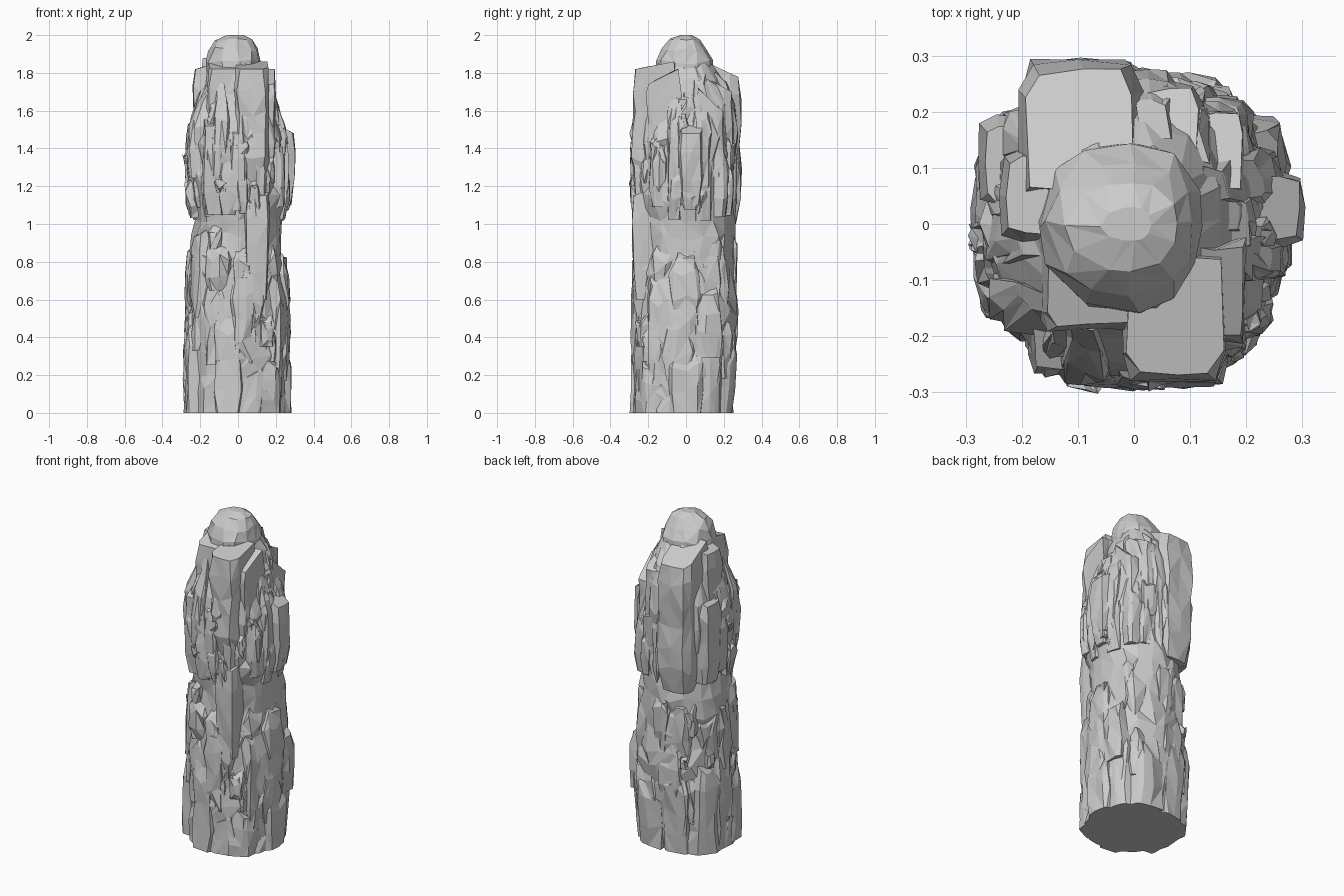
import bpy, bmesh, math, random
from mathutils import Vector

random.seed(11)
TAU = math.tau
uni = random.uniform

cube = bpy.data.objects.get("Cube")
if cube:
    bpy.data.objects.remove(cube, do_unlink=True)

stone = bpy.data.materials.new("grey stone")
stone.use_nodes = True
GREY = (0.6, 0.6, 0.6, 1)
stone.diffuse_color = GREY
bsdf = stone.node_tree.nodes["Principled BSDF"]
bsdf.inputs["Base Color"].default_value = GREY
bsdf.inputs["Roughness"].default_value = 0.9

# Outline of the pillar: height, then reach to right, left, front, back
OUTLINE = [
    (0, .30, .285, .31, .25), (.4, .30, .30, .30, .29), (.55, .29, .30, .30, .305),
    (.75, .285, .27, .285, .27), (.95, .285, .26, .28, .30), (1.02, .25, .26, .29, .28),
    (1.15, .285, .305, .305, .28), (1.5, .30, .27, .305, .28), (1.62, .24, .22, .24, .26),
    (1.78, .19, .17, .19, .20), (1.85, .175, .125, .165, .15), (1.93, .155, .105, .13, .11),
    (1.975, .12, .075, .08, .07), (2, .06, .03, .03, .03),
]


def reach_at(theta, z):
    """Distance from the axis to the outline."""
    z = min(max(z, 0), 2)
    for low, high in zip(OUTLINE, OUTLINE[1:]):
        if z <= high[0]:
            break
    t = (z - low[0]) / (high[0] - low[0])
    right, left, front, back = [a + (b - a) * t for a, b in zip(low[1:], high[1:])]
    c, s = math.cos(theta), math.sin(theta)
    x = abs(c) / (left if c > 0 else right)
    y = abs(s) / (back if s > 0 else front)
    n = 2.2
    return (x ** n + y ** n) ** (-1 / n)


def polar(theta, r, z):
    return Vector((r * math.cos(theta), r * math.sin(theta), z))


def loft(bm, rings):
    """Closed, triangulated skin over a stack of point rings."""
    rows = [[bm.verts.new(p) for p in ring] for ring in rings]
    n = len(rows[0])
    for a, b in zip(rows, rows[1:]):
        for i in range(n):
            j = (i + 1) % n
            if random.random() < .5:
                bm.faces.new((a[i], a[j], b[j]))
                bm.faces.new((a[i], b[j], b[i]))
            else:
                bm.faces.new((a[i], a[j], b[i]))
                bm.faces.new((a[j], b[j], b[i]))
    bm.faces.new(rows[0][::-1])
    bm.faces.new(rows[-1])


def finish(bm, name):
    bmesh.ops.recalc_face_normals(bm, faces=bm.faces)
    mesh = bpy.data.meshes.new(name)
    bm.to_mesh(mesh)
    bm.free()
    mesh.materials.append(stone)
    obj = bpy.data.objects.new(name, mesh)
    bpy.context.scene.collection.objects.link(obj)


def block(bm, centre, turn, z0, z1, width, depth, slope, crown, rough, fit=None):
    """Upright jagged block; its outer side is held to the outline if fit is given."""
    out = Vector((math.cos(turn), math.sin(turn), 0))
    side = Vector((-out.y, out.x, 0))
    section = [(1, -.8), (1.03, 0), (1, .8), (.6, 1), (-1, 1), (-1, 0), (-1, -1), (.6, -1)]
    steps = max(3, round((z1 - z0) / .13))
    rings = []
    for k in range(steps + 1):
        t = k / steps
        size = uni(.93, 1.03)
        if k == steps:
            size = crown
        elif k == 0 and z0 > 0:
            size = .75
        ring = []
        for u, v in section:
            p = centre + out * u * depth * size + side * v * width * size
            p += Vector((uni(-1, 1), uni(-1, 1), 0)) * rough
            p.z = z0 + (z1 - z0) * t
            if k == steps:
                p.z -= u * slope
            elif k > 0:
                p.z += uni(-.03, .03)
            p.z = max(p.z, 0)
            if fit:
                limit = reach_at(math.atan2(p.y, p.x), p.z) * (fit + uni(0, .03))
                flat = math.hypot(p.x, p.y)
                if flat > limit:
                    p.x *= limit / flat
                    p.y *= limit / flat
            ring.append(p)
        rings.append(ring)
    loft(bm, rings)


def wall_block(bm, theta, z0, z1, width, depth, fit, rough):
    """Block set into the wall, squared up to the nearest axis."""
    turn = round(theta / (TAU / 4)) * TAU / 4 + uni(-.15, .15)
    centre = polar(theta, reach_at(theta, (z0 + z1) / 2) * fit - depth, 0)
    block(bm, centre, turn, z0, z1, width, depth, uni(.02, .06), .65, rough, fit)


# Solid heart of the pillar
bm = bmesh.new()
SIDES, LEVELS = 20, 18
rings = []
for k in range(LEVELS + 1):
    ring = []
    for i in range(SIDES):
        theta = (i + uni(-.3, .3)) / SIDES * TAU
        z = 1.86 * k / LEVELS + (uni(-.03, .03) if k else 0)
        ring.append(polar(theta, reach_at(theta, z) * uni(.84, .94), z))
    rings.append(ring)
loft(bm, rings)
finish(bm, "pillar_core")

# Rounded summit
bm = bmesh.new()
rings = []
for z in (1.68, 1.79, 1.86, 1.925, 1.97, 2):
    ring = []
    for i in range(12):
        theta = (i + uni(-.2, .2)) / 12 * TAU
        r = reach_at(theta, max(z, 1.86)) * uni(.96, 1.03)
        ring.append(polar(theta, r, z + (uni(-.012, .012) if z < 2 else 0)))
    rings.append(ring)
loft(bm, rings)
finish(bm, "summit_cap")

# Tiers: name, count, bottom range, top range, half-width range, roughness
TIERS = [
    ("base_boulders", 10, (0, 0), (.25, .6), (.06, .10), .014),
    ("lower_boulders", 10, (.15, .4), (.5, .75), (.05, .10), .016),
    ("middle_boulders", 12, (.45, .65), (.85, 1), (.05, .09), .014),
    ("waist_slabs", 17, (.99, 1.1), (1.25, 1.5), (.025, .05), .008),
    ("shoulder_slabs", 17, (1.05, 1.25), (1.45, 1.6), (.025, .05), .008),
    ("upper_slabs", 13, (1.2, 1.4), (1.65, 1.82), (.025, .05), .008),
]
for name, count, bottom, top, width, rough in TIERS:
    bm = bmesh.new()
    for i in range(count):
        theta = (i + uni(-.35, .35)) / count * TAU
        wall_block(bm, theta, uni(*bottom), uni(*top), uni(*width), uni(.05, .08),
                   uni(.91, 1.01), rough)
    finish(bm, name)

# Small chips wedged in the grooves
bm = bmesh.new()
for i in range(24):
    z = uni(.1, 1.5)
    wall_block(bm, uni(0, TAU), z, z + uni(.08, .2), uni(.02, .04), .04, uni(.95, 1), .008)
finish(bm, "rock_chips")

# Large squared slabs: name, facing, x range, y range, z range, slope of the top
BACK, FRONT, LEFT, RIGHT = TAU / 4, -TAU / 4, 0, TAU / 2
BIG = [
    ("back_slab", BACK, (-.20, .01), (.05, .285), (1.0, 1.83), .05),
    ("back_left_slab", BACK, (0, .12), (.05, .25), (1.1, 1.75), .05),
    ("back_left_step", BACK, (.08, .20), (.05, .20), (1.1, 1.66), .06),
    ("right_shelf", RIGHT, (-.235, -.08), (-.03, .13), (1.1, 1.84), .02),
    ("right_step", RIGHT, (-.275, -.12), (.03, .19), (1.05, 1.56), .03),
    ("front_slab", FRONT, (-.02, .165), (-.28, -.05), (1.22, 1.84), .02),
    ("front_left_slab", FRONT, (.09, .20), (-.21, -.03), (1.3, 1.78), .04),
    ("front_right_slab", FRONT, (-.17, .02), (-.19, -.05), (1.2, 1.84), .02),
    ("front_right_step", FRONT, (-.19, -.06), (-.265, -.08), (1.05, 1.56), .04),
    ("left_slab", LEFT, (.05, .215), (-.06, .06), (1.2, 1.72), .06),
    ("left_step", LEFT, (.12, .30), (-.04, .09), (1.1, 1.53), .05),
    ("front_buttress", FRONT, (.03, .17), (-.285, -.1), (.6, 1.18), .03),
]
for name, turn, xs, ys, zs, slope in BIG:
    bm = bmesh.new()
    centre = Vector((sum(xs) / 2, sum(ys) / 2, 0))
    half_x, half_y = (xs[1] - xs[0]) / 2, (ys[1] - ys[0]) / 2
    width, depth = (half_y, half_x) if turn in (LEFT, RIGHT) else (half_x, half_y)
    block(bm, centre, turn, *zs, width, depth, slope, .88, .007)
    finish(bm, name)
